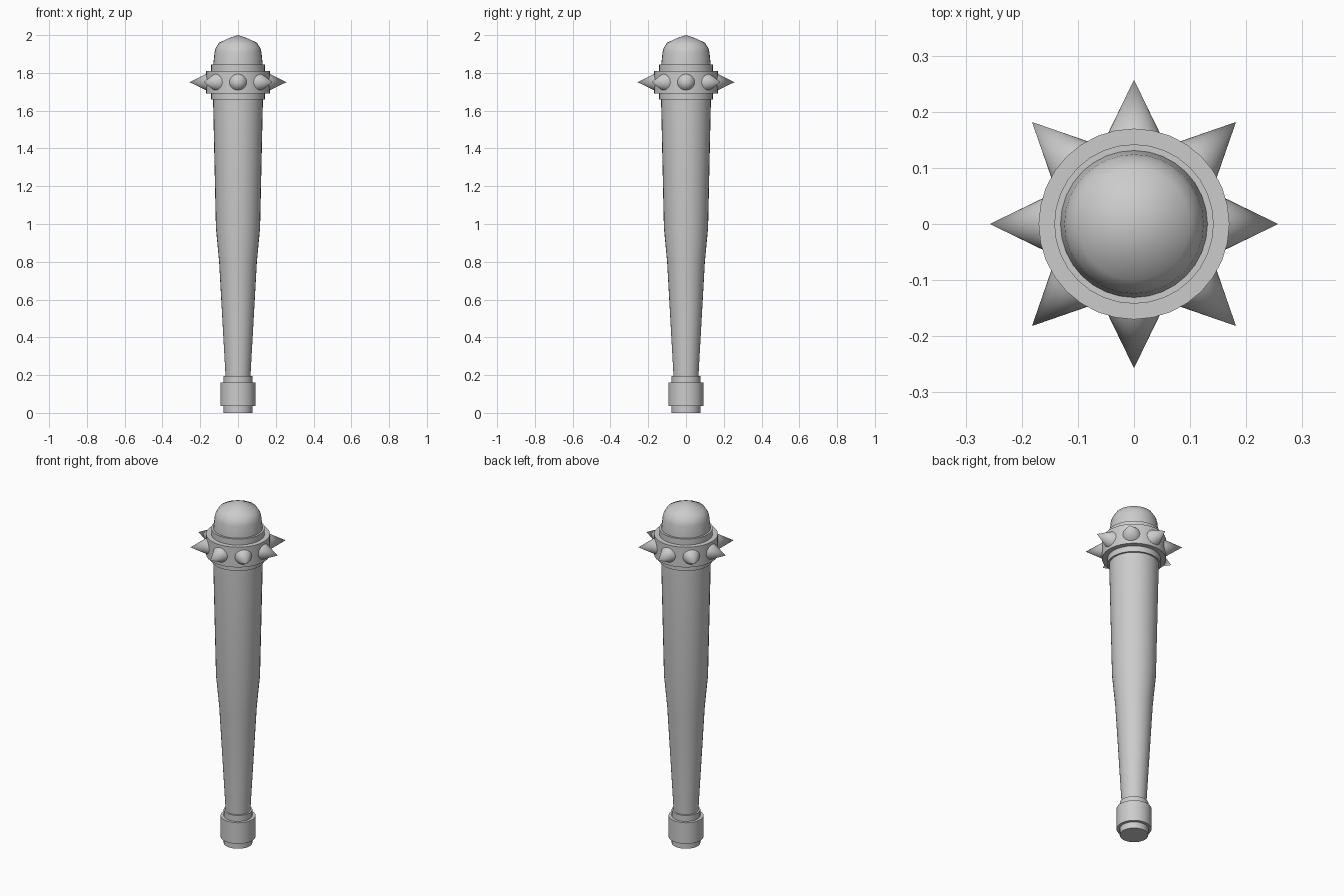
import bpy, bmesh, math
from mathutils import Matrix, Vector

if "Cube" in bpy.data.objects:
    bpy.data.objects.remove(bpy.data.objects["Cube"])

SIDES = 32


def finish(name, bm, angle):
    bmesh.ops.recalc_face_normals(bm, faces=bm.faces)
    mesh = bpy.data.meshes.new(name)
    bm.to_mesh(mesh)
    bm.free()
    obj = bpy.data.objects.new(name, mesh)
    bpy.context.collection.objects.link(obj)
    bpy.ops.object.select_all(action='DESELECT')
    obj.select_set(True)
    bpy.context.view_layer.objects.active = obj
    bpy.ops.object.shade_smooth_by_angle(angle=math.radians(angle))
    return obj


def lathe(name, profile, angle=35):
    """Spin a (radius, height) profile around z."""
    bm = bmesh.new()
    verts = [bm.verts.new((r, 0, z)) for r, z in profile]
    edges = [bm.edges.new(pair) for pair in zip(verts, verts[1:])]
    bmesh.ops.spin(bm, geom=verts + edges, axis=(0, 0, 1), cent=(0, 0, 0),
                   angle=math.tau, steps=SIDES, use_merge=False)
    bmesh.ops.remove_doubles(bm, verts=bm.verts, dist=1e-5)
    return finish(name, bm, angle)


def ring(name, radius, inner, bottom, top):
    return lathe(name, [(inner, bottom), (radius, bottom), (radius, top),
                        (inner, top), (inner, bottom)])


# Tapered wooden shaft with rounded tip
lathe("shaft", [(0, 0.005), (0.06, 0.005), (0.066, 0.195), (0.1, 0.8),
                (0.117, 0.98), (0.132, 1.66), (0.131, 1.845),
                (0.124, 1.91), (0.119, 1.93), (0.1, 1.96),
                (0.05, 1.983), (0, 2.0)], 50)

# Grip end: sleeve and thicker pommel band
lathe("grip_sleeve", [(0, 0), (0.076, 0), (0.076, 0.195), (0.06, 0.195)])
ring("pommel_band", 0.093, 0.07, 0.037, 0.16)

# Head collar and thicker spiked band
ring("head_collar", 0.142, 0.125, 1.658, 1.845)
ring("spike_band", 0.17, 0.135, 1.692, 1.81)

# Eight spikes pointing outwards around the band
for i in range(8):
    a = i * math.tau / 8
    out = Vector((math.cos(a), math.sin(a), 0))
    bm = bmesh.new()
    bmesh.ops.create_cone(
        bm, cap_ends=True, segments=SIDES, radius1=0.05, radius2=0, depth=0.103,
        matrix=Matrix.Translation(out * 0.2055 + Vector((0, 0, 1.751)))
        @ out.to_track_quat('Z', 'Y').to_matrix().to_4x4())
    bmesh.ops.remove_doubles(bm, verts=bm.verts, dist=1e-5)
    finish(f"spike_{i + 1}", bm, 35)
